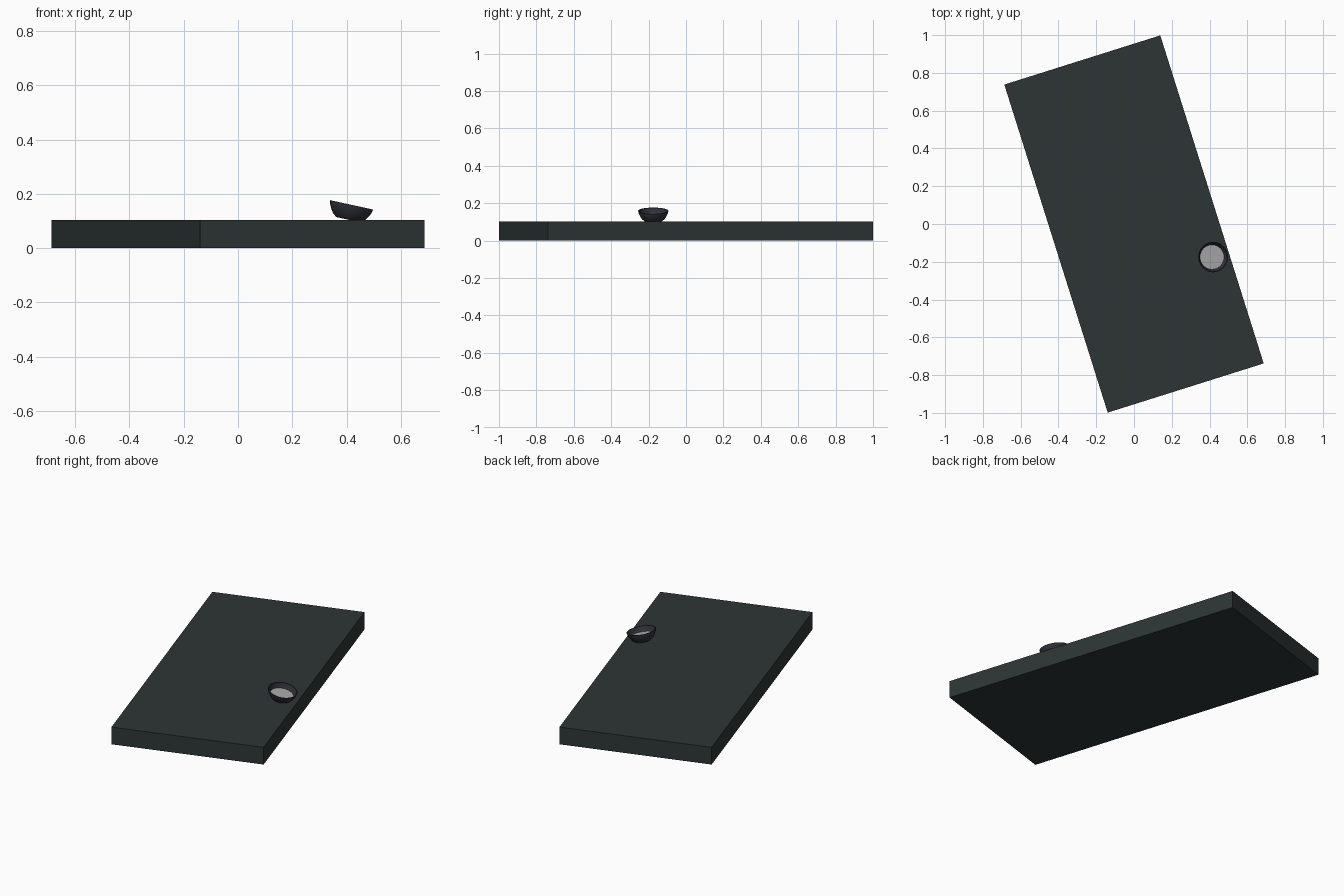
import bpy, bmesh, math
from mathutils import Matrix

if "Cube" in bpy.data.objects:
    bpy.data.objects.remove(bpy.data.objects["Cube"])


def material(name, rgb):
    m = bpy.data.materials.new(name)
    m.diffuse_color = (*rgb, 1)
    m.use_nodes = True
    m.node_tree.nodes["Principled BSDF"].inputs["Base Color"].default_value = m.diffuse_color
    return m


def add_object(name, bm, mat, matrix):
    mesh = bpy.data.meshes.new(name)
    bmesh.ops.recalc_face_normals(bm, faces=bm.faces)
    bm.to_mesh(mesh)
    bm.free()
    mesh.materials.append(mat)
    ob = bpy.data.objects.new(name, mesh)
    ob.matrix_world = matrix
    bpy.context.collection.objects.link(ob)
    return ob


slate = material("dark slate", (0.026, 0.036, 0.035))
navy = material("dark blue grey", (0.03, 0.031, 0.045))
pale = material("pale grey", (0.4, 0.4, 0.4))

# Slab, turned on the ground
W, L, H = 0.866, 1.821, 0.103
bm = bmesh.new()
bmesh.ops.create_cube(bm, size=1, matrix=Matrix.Diagonal((W, L, H, 1)))
add_object("slab", bm, slate,
           Matrix.Translation((0, 0, H / 2)) @ Matrix.Rotation(math.radians(17.5), 4, 'Z'))

# Tilted bowl, lathed from outer base, over the rim, to inner base
tilt = Matrix.Translation((0.419, -0.175, 0.159)) @ Matrix.Rotation(math.radians(12.3), 4, 'Y')
profile = [(0, -0.056), (0.046, -0.056), (0.061, -0.044), (0.071, -0.029), (0.078, -0.014),
           (0.081, 0), (0.076, 0), (0.072, -0.014), (0.065, -0.029), (0.053, -0.042), (0, -0.046)]
bm = bmesh.new()
verts = [bm.verts.new((r, 0, z)) for r, z in profile]
edges = [bm.edges.new(pair) for pair in zip(verts, verts[1:])]
bmesh.ops.spin(bm, geom=verts + edges, axis=(0, 0, 1), cent=(0, 0, 0),
               angle=math.tau, steps=32, use_duplicate=False)
bmesh.ops.remove_doubles(bm, verts=bm.verts, dist=0.0001)
bowl = add_object("bowl", bm, navy, tilt)
bpy.context.view_layer.objects.active = bowl
bowl.select_set(True)
bpy.ops.object.shade_smooth_by_angle(angle=math.radians(35))

# Flat disc set inside the bowl
bm = bmesh.new()
bmesh.ops.create_cone(bm, cap_ends=True, segments=32, radius1=0.065, radius2=0.065, depth=0.004)
add_object("bowl_disc", bm, pale, tilt @ Matrix.Translation((0, 0, -0.031)))
